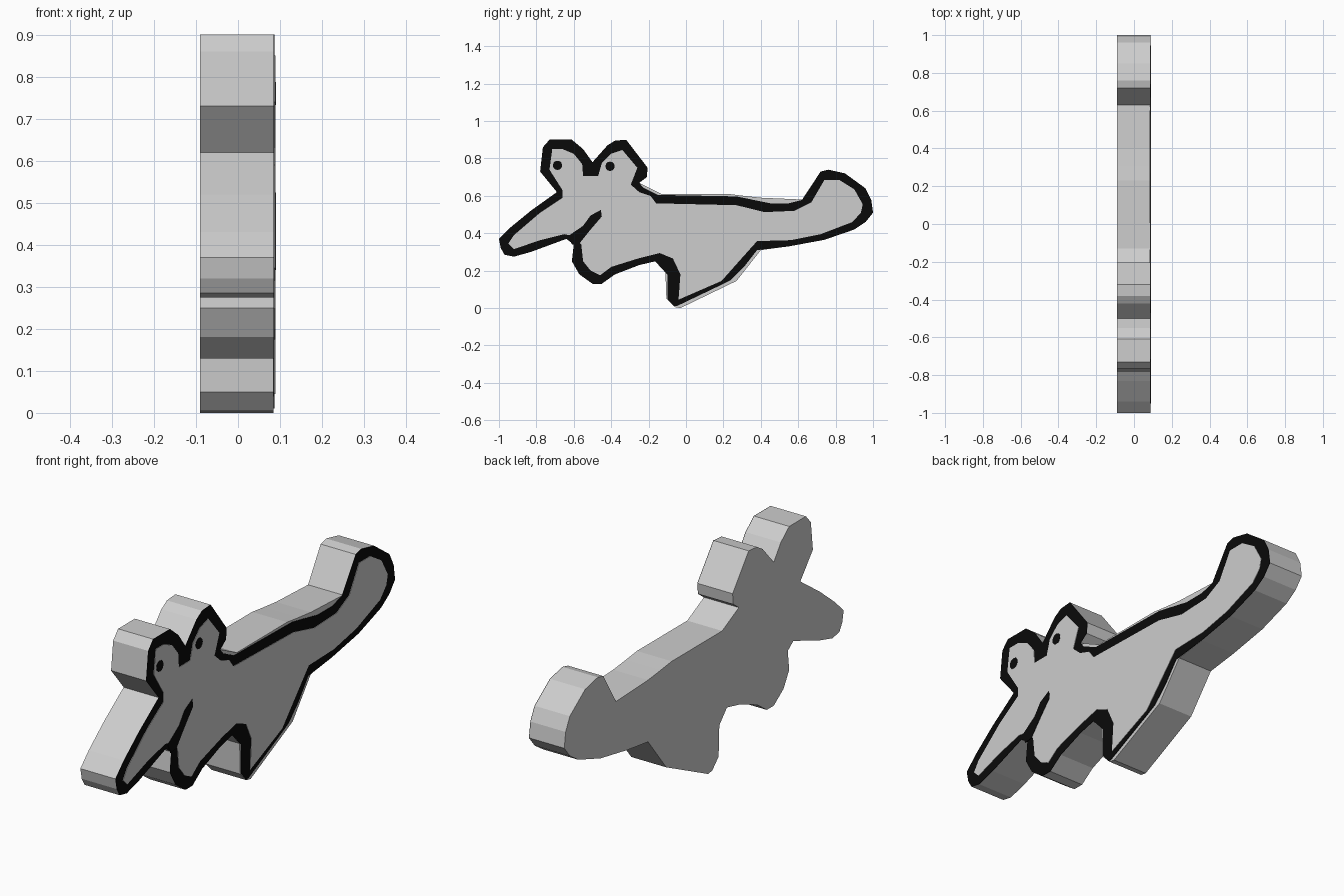
import bpy, bmesh, math


def material(name, value):
    m = bpy.data.materials.new(name)
    m.diffuse_color = (value, value, value, 1)
    return m


grey = material("light grey", 0.61)
black = material("black", 0.003)


def slab(name, profile, x0, x1, mat):
    """Extrude a side profile of (y, z) points from x0 to x1."""
    bm = bmesh.new()
    face = bm.faces.new([bm.verts.new((x0, y, z)) for y, z in profile])
    ext = bmesh.ops.extrude_face_region(bm, geom=[face], use_keep_orig=True)
    moved = [g for g in ext["geom"] if isinstance(g, bmesh.types.BMVert)]
    bmesh.ops.translate(bm, verts=moved, vec=(x1 - x0, 0, 0))
    bmesh.ops.recalc_face_normals(bm, faces=bm.faces)
    mesh = bpy.data.meshes.new(name)
    bm.to_mesh(mesh)
    bm.free()
    mesh.materials.append(mat)
    ob = bpy.data.objects.new(name, mesh)
    bpy.context.collection.objects.link(ob)
    return ob


# Profile sections, clockwise from the beak tip
head = [(-1, .37), (-.94, .43), (-.83, .52), (-.69, .62), (-.78, .73),
        (-.765, .86), (-.73, .90), (-.61, .90), (-.55, .85), (-.50, .78),
        (-.42, .87), (-.38, .895), (-.32, .90), (-.205, .75), (-.21, .70),
        (-.25, .67)]
back = [(-.13, .61), (.23, .61), (.31, .60), (.40, .59), (.63, .58)]
back_ink = [(-.23, .645), (-.15, .605), (.27, .597), (.45, .56), (.55, .56),
            (.62, .578)]
tail = [(.72, .73), (.76, .74), (.85, .72), (.96, .64), (.99, .58),
        (1, .51), (.96, .46), (.90, .42), (.74, .365), (.55, .33)]
leg = [(.40, .31), (.27, .145), (-.03, 0), (-.06, .005), (-.105, .05),
       (-.11, .19)]
leg_ink = [(.38, .31), (.31, .22), (.24, .15), (.18, .12), (-.05, .01),
           (-.065, .01), (-.10, .05), (-.10, .18)]
chest = [(-.165, .25), (-.25, .23), (-.38, .18), (-.45, .13), (-.50, .13),
         (-.57, .18), (-.61, .25), (-.60, .34), (-.64, .37), (-.83, .30),
         (-.92, .275), (-.97, .285), (-.99, .32)]

# Body slab and the black outline on its right side
slab("body", head + back + tail + leg + chest, -.09, .085, grey)
slab("outline", head + back_ink + tail + leg_ink + chest, .085, .087, black)

# Grey area inside the outline
inside = [(-.95, .345), (-.92, .39), (-.78, .51), (-.66, .59), (-.66, .63),
          (-.73, .74), (-.715, .85), (-.66, .85), (-.60, .825), (-.555, .77),
          (-.55, .705), (-.47, .705), (-.45, .775), (-.40, .825),
          (-.34, .845), (-.26, .75), (-.295, .66), (-.25, .62), (-.19, .60),
          (-.16, .56), (.27, .55), (.42, .513), (.58, .52), (.67, .565),
          (.74, .685), (.82, .685), (.90, .635), (.945, .555), (.935, .51),
          (.89, .46), (.72, .395), (.56, .363), (.38, .358), (.27, .235),
          (.19, .145), (-.04, .045), (-.03, .18), (-.07, .265), (-.14, .294),
          (-.25, .267), (-.40, .22), (-.46, .175), (-.51, .20), (-.55, .25),
          (-.56, .34), (-.60, .385), (-.65, .395), (-.78, .363),
          (-.92, .315)]
slab("inner_panel", inside, .087, .089, grey)

# Stroke behind the beak
stroke = [(-.63, .385), (-.55, .44), (-.51, .495), (-.455, .525),
          (-.45, .49), (-.51, .42), (-.57, .345), (-.61, .34)]
slab("cheek_stroke", stroke, .087, .0905, black)

# Eyes
for name, cy, cz in (("front_eye", -.687, .763), ("rear_eye", -.406, .758)):
    ring = [(cy + .025 * math.cos(i * math.pi / 6),
             cz + .025 * math.sin(i * math.pi / 6)) for i in range(12)]
    slab(name, ring, .087, .0905, black)
